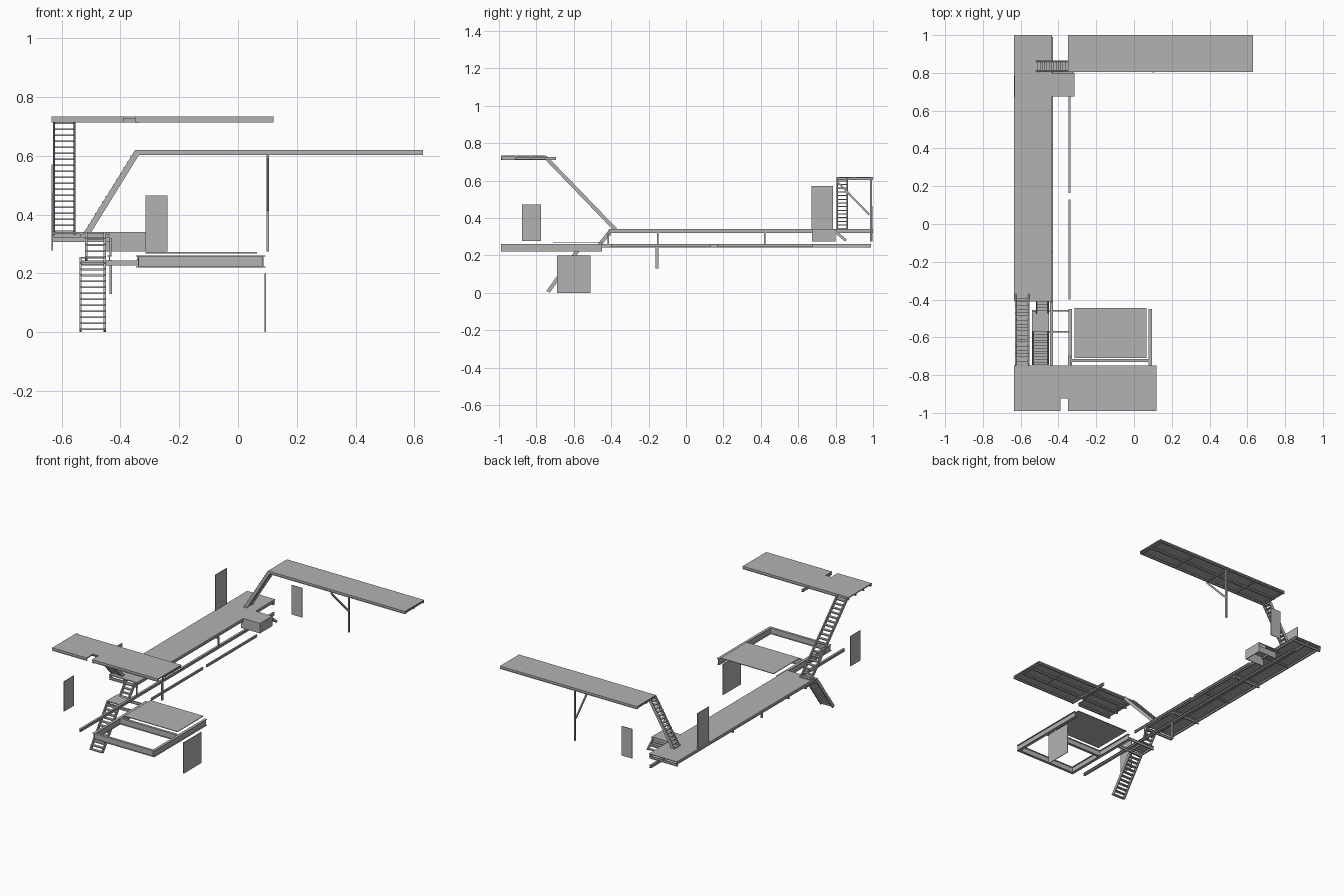
import bpy, bmesh
from mathutils import Vector

if "Cube" in bpy.data.objects:
    bpy.data.objects.remove(bpy.data.objects["Cube"])

steel = bpy.data.materials.new("grey_steel")
steel.use_nodes = True
GREY = (0.45, 0.45, 0.45, 1)
steel.diffuse_color = GREY
steel.node_tree.nodes["Principled BSDF"].inputs["Base Color"].default_value = GREY


class Part:
    """Collects boxes, beams and bars into one named mesh object."""

    def __init__(self, name):
        self.name, self.bm = name, bmesh.new()

    def prism(self, profile, offset):
        base = [self.bm.verts.new(p) for p in profile]
        face = self.bm.faces.new(base)
        ext = bmesh.ops.extrude_face_region(self.bm, geom=[face])
        top = [v for v in ext["geom"] if isinstance(v, bmesh.types.BMVert)]
        bmesh.ops.translate(self.bm, verts=top, vec=offset)

    def box(self, x0, x1, y0, y1, z0, z1):
        self.prism([(x0, y0, z0), (x1, y0, z0), (x1, y1, z0), (x0, y1, z0)],
                   Vector((0, 0, z1 - z0)))

    def beam(self, axis, a, b, c, width, z0, z1, t=0.003):
        """I-beam along x or y, centred on c across its run."""
        for w, lo, hi in ((width, z0, z0 + t), (t, z0 + t, z1 - t), (width, z1 - t, z1)):
            if axis == "x":
                self.box(a, b, c - w / 2, c + w / 2, lo, hi)
            else:
                self.box(c - w / 2, c + w / 2, a, b, lo, hi)

    def bar(self, p, q, side, depth):
        """Sloped flat bar from p to q, its upper edge on the line."""
        p, q = Vector(p), Vector(q)
        side = Vector(side)
        down = (q - p).cross(side).normalized() * depth
        if down.z > 0:
            down = -down
        self.prism([p, q, q + down, p + down], side)

    def finish(self):
        bmesh.ops.recalc_face_normals(self.bm, faces=self.bm.faces)
        mesh = bpy.data.meshes.new(self.name)
        self.bm.to_mesh(mesh)
        self.bm.free()
        mesh.materials.append(steel)
        obj = bpy.data.objects.new(self.name, mesh)
        bpy.context.collection.objects.link(obj)


def stairs(name, axis, start, end, side0, side1, steps, depth=0.02, tread=0.018):
    """Straight flight: start and end are (run, height) pairs."""
    part = Part(name)
    t = 0.007

    def point(run, side, z):
        return (run, side, z) if axis == "x" else (side, run, z)

    for s in (side0, side1 - t):
        part.bar(point(start[0], s, start[1]), point(end[0], s, end[1]), point(0, t, 0), depth)
    for i in range(steps):
        f = (i + 0.5) / steps
        r = start[0] + (end[0] - start[0]) * f
        z = start[1] + (end[1] - start[1]) * f - depth * 0.6
        runs, sides = (r - tread / 2, r + tread / 2), (side0, side1)
        first, second = (runs, sides) if axis == "x" else (sides, runs)
        part.box(*first, *second, z - 0.003, z + 0.003)
    part.finish()


def understructure(name, axis, a, b, lines, crosses, z0, z1):
    """Long edge beams joined by cross beams."""
    part = Part(name)
    for c in lines:
        part.beam(axis, a, b, c, 0.01, z0, z1)
    other = "y" if axis == "x" else "x"
    for c in crosses:
        part.beam(other, min(lines), max(lines), c, 0.01, z0, z1 - 0.003)
    part.finish()


# Long main walkway
deck = Part("main_walkway_deck")
deck.box(-0.635, -0.435, -0.41, 1.0, 0.334, 0.34)
deck.finish()
understructure("main_walkway_beams", "y", -0.41, 1.0, (-0.63, -0.535, -0.44),
               (-0.15, 0.14, 0.42, 0.7), 0.32, 0.335)
ends = Part("main_walkway_cross_beams")
for y in (-0.405, -0.15, 0.42, 0.99):
    ends.beam("x", -0.635, -0.435, y, 0.01, 0.306, 0.322)
ends.finish()

# Upper front platform with a notch in its front edge
deck = Part("front_platform_deck")
deck.box(-0.635, -0.39, -0.99, -0.75, 0.726, 0.733)
deck.box(-0.39, -0.35, -0.925, -0.75, 0.726, 0.733)
deck.box(-0.35, 0.12, -0.99, -0.75, 0.726, 0.733)
deck.finish()
understructure("front_platform_beams", "x", -0.635, 0.12, (-0.91, -0.83, -0.755),
               (-0.6, -0.36, -0.07, 0.11), 0.714, 0.727)
edge = Part("front_platform_edge_beams")
for a, b in ((-0.635, -0.39), (-0.35, 0.12)):
    edge.beam("x", a, b, -0.985, 0.01, 0.714, 0.727)
edge.beam("y", -0.99, -0.695, -0.343, 0.012, 0.711, 0.727)
edge.finish()

# Upper rear platform with its post and brace
deck = Part("rear_platform_deck")
deck.box(-0.35, 0.63, 0.805, 1.0, 0.614, 0.62)
deck.finish()
understructure("rear_platform_beams", "x", -0.35, 0.63, (0.81, 0.9, 0.995),
               (-0.34, -0.12, 0.1, 0.36, 0.62), 0.602, 0.615)
post = Part("rear_platform_post")
post.box(0.097, 0.105, 0.983, 0.995, 0.275, 0.603)
post.bar((0.097, 0.81, 0.6), (0.097, 0.985, 0.42), (0.008, 0, 0), 0.01)
post.finish()

# Low lower frame with loose panel on top
frame = Part("lower_frame")
for x in (-0.338, 0.085):
    frame.beam("y", -0.99, -0.45, x, 0.018, 0.22, 0.26)
for y in (-0.982, -0.723):
    frame.beam("x", -0.338, 0.085, y, 0.016, 0.22, 0.26)
frame.finish()
panel = Part("lower_floor_panel")
panel.box(-0.315, 0.065, -0.71, -0.445, 0.268, 0.272)
panel.finish()

# Long rails below the walkway, with hangers
rails = Part("lower_rails")
rails.beam("y", -0.99, 0.99, -0.437, 0.014, 0.243, 0.26)
for a, b in ((-0.4, 0.13), (0.165, 0.68)):
    rails.beam("y", a, b, -0.341, 0.009, 0.245, 0.26)
rails.finish()
hangers = Part("rail_hangers")
for y in (-0.415, -0.15, 0.42):
    hangers.box(-0.437, -0.43, y - 0.004, y + 0.004, 0.26, 0.32)
hangers.box(-0.437, -0.428, -0.162, -0.148, 0.13, 0.245)
hangers.finish()

# Stair landing tied back to the lower frame
landing = Part("stair_landing")
landing.box(-0.54, -0.45, -0.57, -0.46, 0.25, 0.256)
for x in (-0.536, -0.454):
    landing.beam("y", -0.57, -0.46, x, 0.008, 0.235, 0.25)
for y in (-0.57, -0.46):
    landing.beam("x", -0.54, -0.34, y, 0.008, 0.226, 0.244)
landing.finish()

# Flights of stairs
stairs("ground_stairs", "y", (-0.745, 0.012), (-0.57, 0.256), -0.54, -0.45, 12)
stairs("short_stairs", "y", (-0.475, 0.256), (-0.41, 0.34), -0.52, -0.45, 4)
stairs("front_stairs", "y", (-0.37, 0.345), (-0.745, 0.733), -0.63, -0.553, 19)
stairs("rear_stairs", "x", (-0.52, 0.345), (-0.35, 0.62), 0.805, 0.865, 14)
stairs("side_step", "y", (0.8, 0.335), (0.86, 0.285), -0.44, -0.32, 3, 0.014)

# Side bay, a skirted box open below
bay = Part("side_bay")
bay.box(-0.437, -0.315, 0.675, 0.8, 0.334, 0.34)
bay.box(-0.45, -0.315, 0.675, 0.68, 0.275, 0.335)
bay.box(-0.45, -0.315, 0.795, 0.8, 0.275, 0.335)
bay.box(-0.32, -0.315, 0.68, 0.795, 0.275, 0.335)
bay.finish()

# Thin upright panels
for name, size in (
        ("front_side_panel", (-0.634, -0.63, -0.877, -0.775, 0.278, 0.472)),
        ("ground_panel", (0.091, 0.095, -0.69, -0.51, 0, 0.2)),
        ("rear_side_panel", (-0.634, -0.63, 0.67, 0.785, 0.34, 0.57)),
        ("rear_end_panel", (-0.315, -0.24, 0.996, 1.0, 0.275, 0.465))):
    part = Part(name)
    part.box(*size)
    part.finish()
